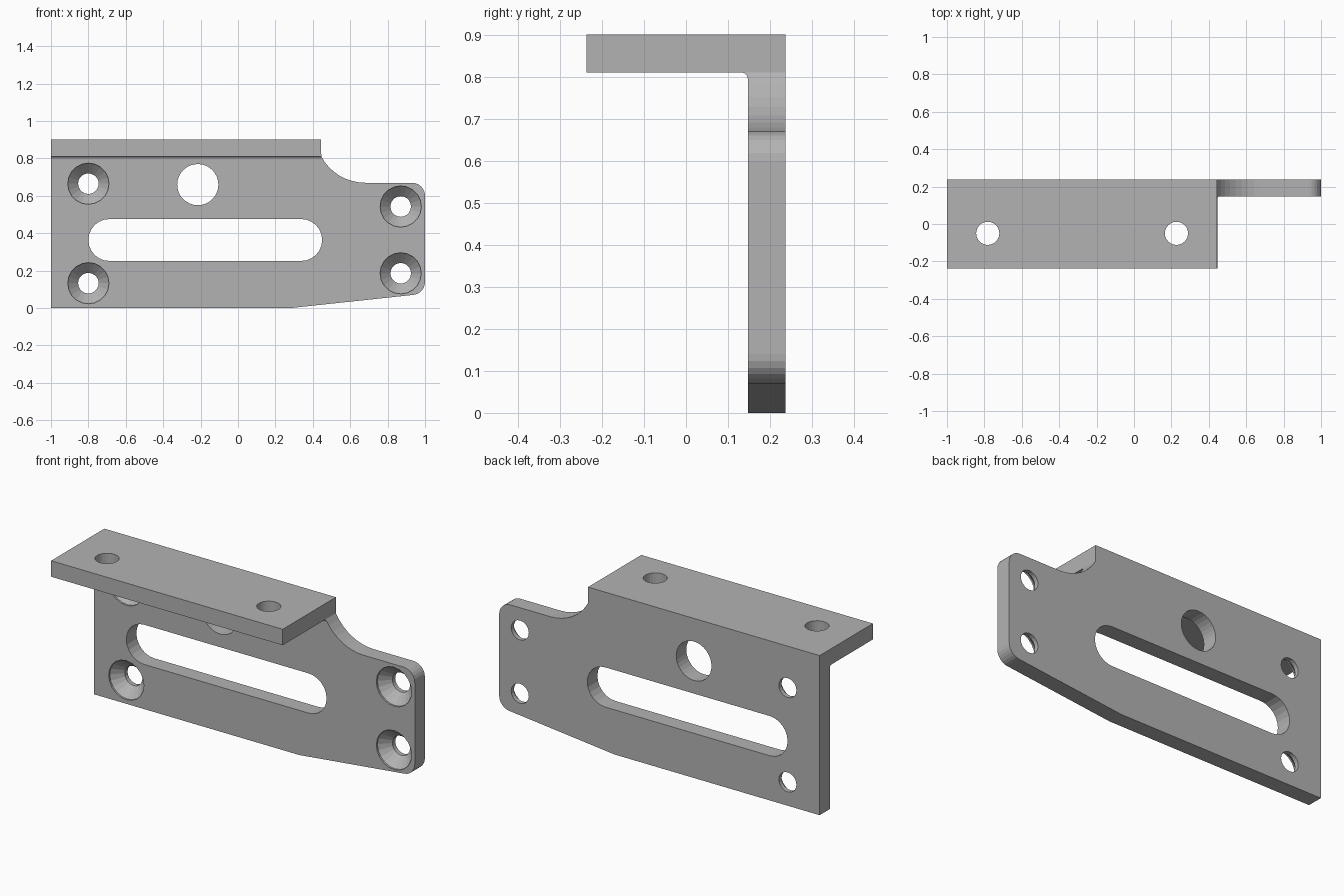
import bpy
import bmesh
from math import sin, cos, pi, atan2
from mathutils import Vector

if "Cube" in bpy.data.objects:
    bpy.data.objects.remove(bpy.data.objects["Cube"], do_unlink=True)

FRONT, BACK = 0.147, 0.237      # plate faces in y
TOP, UNDER = 0.9, 0.81          # flange faces in z
FLANGE_END = 0.445

steel = bpy.data.materials.new("plain grey steel")
steel.use_nodes = True
grey = (0.45, 0.45, 0.45, 1)
steel.diffuse_color = grey
steel.node_tree.nodes["Principled BSDF"].inputs["Base Color"].default_value = grey


def arc(cx, cy, r, start, end, steps):
    """Points along a circular arc, angles in radians."""
    angles = [start + (end - start) * i / steps for i in range(steps + 1)]
    return [(cx + r * cos(a), cy + r * sin(a)) for a in angles]


def prism(name, points, place, start, end):
    """Extrude a closed 2D profile; place maps (u, v, depth) to 3D."""
    bm = bmesh.new()
    base = [bm.verts.new(place(u, v, start)) for u, v in points]
    face = bm.faces.new(base)
    offset = Vector(place(0, 0, end)) - Vector(place(0, 0, start))
    moved = bmesh.ops.extrude_face_region(bm, geom=[face], use_keep_orig=True)["geom"]
    verts = [v for v in moved if isinstance(v, bmesh.types.BMVert)]
    bmesh.ops.translate(bm, verts=verts, vec=offset)
    return finish(name, bm)


def lathe(name, x, z, rings, sides=20):
    """Solid of revolution about y from (y, radius) rings."""
    bm = bmesh.new()
    loops = [[bm.verts.new((x + u, y, z + v))
              for u, v in arc(0, 0, r, 0, 2 * pi, sides)[:-1]] for y, r in rings]
    for a, b in zip(loops, loops[1:]):
        for i in range(sides):
            j = (i + 1) % sides
            bm.faces.new((a[i], a[j], b[j], b[i]))
    bm.faces.new(loops[0])
    bm.faces.new(loops[-1])
    return finish(name, bm)


def finish(name, bm):
    bmesh.ops.recalc_face_normals(bm, faces=bm.faces)
    mesh = bpy.data.meshes.new(name)
    bm.to_mesh(mesh)
    bm.free()
    mesh.materials.append(steel)
    obj = bpy.data.objects.new(name, mesh)
    bpy.context.collection.objects.link(obj)
    return obj


def along_x(u, v, d):
    return (d, u, v)


def along_y(u, v, d):
    return (u, d, v)


def along_z(u, v, d):
    return (u, v, d)


# Angle section: upright plate, top flange and a small inner fillet
fillet = 0.015
section = [(BACK, -0.1), (BACK, TOP), (-BACK, TOP), (-BACK, UNDER)]
section += arc(FRONT - fillet, UNDER - fillet, fillet, pi / 2, 0, 5)
section += [(FRONT, -0.1)]
bracket = prism("angle_bracket", section, along_x, -1.1, 1.1)

# Front outline: tapered foot, rounded tab and concave shoulder
corner, tab_top, scoop = 0.07, 0.67, 0.267
scoop_x, scoop_z = 0.68, tab_top + scoop
scoop_end = atan2(UNDER - scoop_z, FLANGE_END - scoop_x) + 2 * pi
outline = [(-1, 0), (0.28, 0)]
outline += arc(1 - corner, 0.07 + corner, corner, -pi * 0.47, 0, 6)
outline += arc(1 - corner, tab_top - corner, corner, 0, pi / 2, 6)
outline += arc(scoop_x, scoop_z, scoop, pi * 1.5, scoop_end, 8)
outline += [(FLANGE_END, 1), (-1, 1)]
cutters = [(prism("outline_cutter", outline, along_y, -0.5, 0.5), "INTERSECT")]

# Long slot and the round hole above it
slot_r, slot_z = 0.112, 0.364
slot = arc(0.338, slot_z, slot_r, -pi / 2, pi / 2, 12)
slot += arc(-0.688, slot_z, slot_r, pi / 2, pi * 1.5, 12)
cutters.append((prism("slot_cutter", slot, along_y, 0.05, 0.4), "DIFFERENCE"))
cutters.append((lathe("round_hole_cutter", -0.215, 0.66, [(0.05, 0.11), (0.4, 0.11)], 32),
                "DIFFERENCE"))

# Countersunk screw holes
for x, z in [(-0.8, 0.665), (-0.8, 0.133), (0.87, 0.543), (0.87, 0.186)]:
    rings = [(0.1, 0.11), (FRONT + 0.01, 0.11), (FRONT + 0.065, 0.055), (0.4, 0.055)]
    cutters.append((lathe("countersink_cutter", x, z, rings), "DIFFERENCE"))

# Flange bolt holes
for x in (-0.782, 0.227):
    circle = arc(x, -0.05, 0.062, 0, 2 * pi, 24)[:-1]
    cutters.append((prism("bolt_hole_cutter", circle, along_z, 0.7, 1.0), "DIFFERENCE"))

for cutter, operation in cutters:
    mod = bracket.modifiers.new(cutter.name, "BOOLEAN")
    mod.operation = operation
    mod.solver = "EXACT"
    mod.object = cutter
    cutter.hide_render = True
    cutter.hide_set(True)
